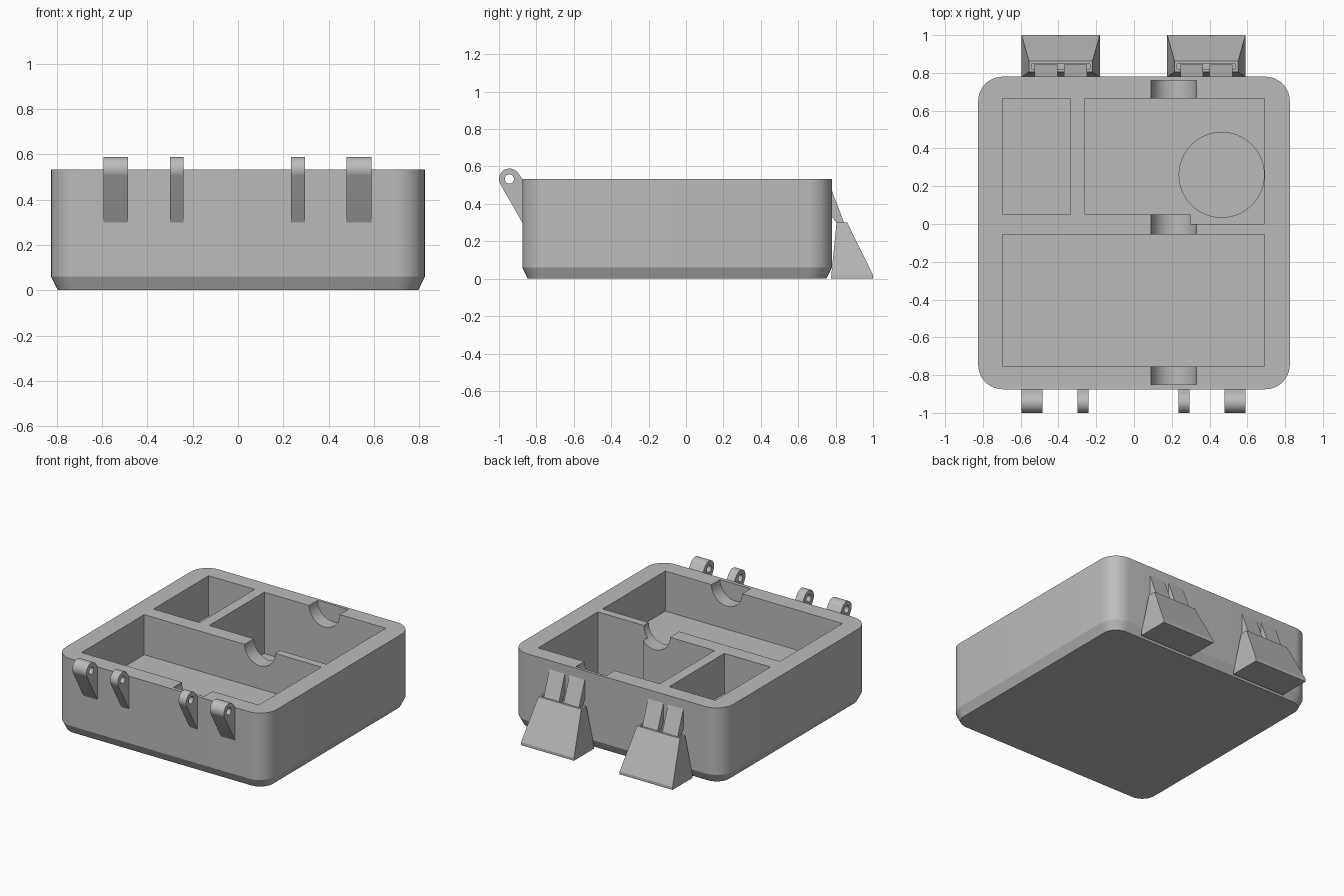
import bpy, bmesh, math
from mathutils import Vector

if "Cube" in bpy.data.objects:
    bpy.data.objects.remove(bpy.data.objects["Cube"])

GRAY = bpy.data.materials.new("plain gray")
GRAY.diffuse_color = (0.5, 0.5, 0.5, 1)
GRAY.use_nodes = True
GRAY.node_tree.nodes["Principled BSDF"].inputs["Base Color"].default_value = GRAY.diffuse_color


def make(name, bm, smooth=False):
    bmesh.ops.recalc_face_normals(bm, faces=bm.faces)
    me = bpy.data.meshes.new(name)
    bm.to_mesh(me)
    bm.free()
    ob = bpy.data.objects.new(name, me)
    bpy.context.collection.objects.link(ob)
    me.materials.append(GRAY)
    if smooth:
        bpy.ops.object.select_all(action='DESELECT')
        ob.select_set(True)
        bpy.context.view_layer.objects.active = ob
        bpy.ops.object.shade_smooth_by_angle(angle=math.radians(30))
    return ob


def loft(rings):
    """Closed solid through rings of equal length."""
    bm = bmesh.new()
    vs = [[bm.verts.new(p) for p in r] for r in rings]
    n = len(vs[0])
    for a, b in zip(vs, vs[1:]):
        for i in range(n):
            bm.faces.new((a[i], a[(i + 1) % n], b[(i + 1) % n], b[i]))
    bm.faces.new(vs[0])
    bm.faces.new(vs[-1])
    return bm


def side_extrude(profile, x0, x1):
    """Extrude a (y, z) profile along x."""
    return loft([[(x, y, z) for y, z in profile] for x in (x0, x1)])


def prism(pts, z0, z1):
    return loft([[(x, y, z) for x, y in pts] for z in (z0, z1)])


def circle(cx, cy, r, n=48):
    return [(cx + r * math.cos(2 * math.pi * i / n),
             cy + r * math.sin(2 * math.pi * i / n)) for i in range(n)]


def rect(x0, x1, y0, y1):
    return [(x0, y0), (x1, y0), (x1, y1), (x0, y1)]


def cut(target, bm):
    """Subtract a solid and drop the cutter."""
    cutter = make("cutter", bm)
    cutter.hide_render = True
    mod = target.modifiers.new("cut", 'BOOLEAN')
    mod.operation = 'DIFFERENCE'
    mod.solver = 'EXACT'
    mod.object = cutter
    bpy.ops.object.select_all(action='DESELECT')
    target.select_set(True)
    bpy.context.view_layer.objects.active = target
    bpy.ops.object.modifier_apply(modifier=mod.name)
    bpy.data.objects.remove(cutter)


def smooth(ob):
    bpy.ops.object.select_all(action='DESELECT')
    ob.select_set(True)
    bpy.context.view_layer.objects.active = ob
    bpy.ops.object.shade_smooth_by_angle(angle=math.radians(25))


# tray body: rounded rectangle with a bevelled foot
TOP = 0.533


def rounded(inset, z, r=0.13, steps=10):
    pts = []
    for k, (sx, sy) in enumerate([(1, 1), (-1, 1), (-1, -1), (1, -1)]):
        cx, cy = sx * (0.825 - r), -0.0475 + sy * (0.8275 - r)
        for i in range(steps + 1):
            a = math.pi / 2 * (k + i / steps)
            pts.append((cx + (r - inset) * math.cos(a),
                        cy + (r - inset) * math.sin(a), z))
    return pts


body = make("tray_body", loft([rounded(0.03, 0), rounded(0, 0.06), rounded(0, TOP)]))

# compartments
cut(body, prism(rect(-0.695, 0.69, -0.755, -0.055), 0.25, 0.7))
cut(body, prism(rect(-0.695, -0.335, 0.05, 0.665), 0.25, 0.7))
cut(body, prism([(-0.26, 0.05), (0.3, 0.05), (0.3, 0.0), (0.69, 0.0),
                 (0.69, 0.665), (-0.26, 0.665)], 0.1, 0.7))
# round recess in the deep compartment floor
cut(body, prism(circle(0.464, 0.26, 0.225, 64), 0.06, 0.3))
# finger groove across the walls
cut(body, loft([[(x, y, z) for x, z in circle(0.21, TOP, 0.12)]
                for y in (-0.85, 0.76)]))
smooth(body)

# hinge knuckles on the front
C, R = Vector((-0.944, TOP)), 0.056


def tangent_angle(p, side):
    d = Vector(p) - C
    return math.atan2(d.y, d.x) + side * math.acos(min(1, R / d.length))


low, high = (-0.875, 0.3), (-0.875, TOP)
a0 = tangent_angle(high, 1)
a1 = tangent_angle(low, -1) % (2 * math.pi)
arc = [(C.x + R * math.cos(a0 + (a1 - a0) * i / 24),
        C.y + R * math.sin(a0 + (a1 - a0) * i / 24)) for i in range(25)]
knuckle = [(-0.865, 0.3), (-0.865, TOP - 0.002), (-0.875, TOP)] + arc + [low]
for i, (x0, x1) in enumerate([(-0.595, -0.485), (-0.3, -0.24), (0.235, 0.295), (0.48, 0.59)]):
    hinge = make(f"hinge_knuckle_{i + 1}", side_extrude(knuckle, x0, x1))
    cut(hinge, side_extrude(circle(C.x, C.y, 0.025, 24), x0 - 0.1, x1 + 0.1))
    smooth(hinge)

# latches on the back: tapered block with a slot and two prongs
for side, cx in (("left", -0.388), ("right", 0.383)):
    def ring(hw, y0, y1, z):
        return [(x, y, z) for x, y in rect(cx - hw, cx + hw, y0, y1)]
    block = make(f"{side}_latch_block", loft([
        ring(0.207, 0.775, 1.0, 0), ring(0.207, 0.777, 1.0, 0.02),
        ring(0.168, 0.805, 0.862, 0.3)]))
    cut(block, prism(rect(cx - 0.155, cx + 0.155, 0.82, 0.847), 0.2, 0.4))
    prong = [(0.77, 0.48), (0.78, 0.47), (0.845, 0.3), (0.845, 0.2),
             (0.82, 0.2), (0.82, 0.3), (0.805, 0.3), (0.78, 0.33), (0.77, 0.33)]
    prong[0] = (0.77, 0.47)
    for n, px in (("inner", -0.078), ("outer", 0.078)):
        make(f"{side}_latch_{n}_prong", side_extrude(prong, cx + px - 0.06, cx + px + 0.06))
